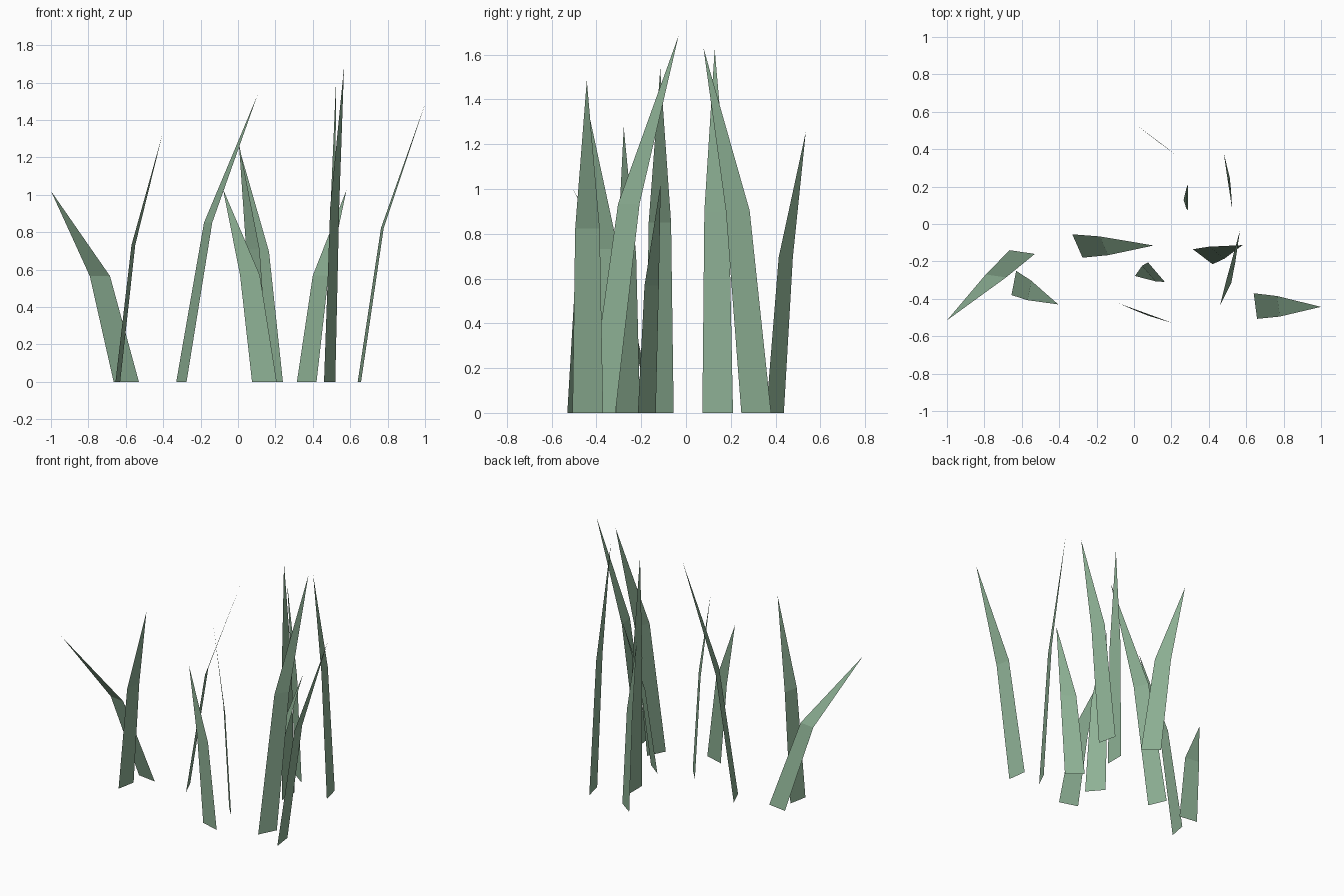
import bpy
from mathutils import Vector

green = bpy.data.materials.new("grass_green")
green.diffuse_color = (0.27, 0.44, 0.30, 1.0)

# Every blade bends at the same relative point and narrows there
BEND_OUT, BEND_UP, BEND_WIDTH = 0.35, 0.554, 0.8


def grass_blade(name, left, right, tip):
    """Flat bent blade: a tapering lower strip and a pointed upper half."""
    a, b, t = Vector((*left, 0)), Vector((*right, 0)), Vector(tip)
    base = (a + b) / 2
    bend = base.lerp(t, BEND_OUT)
    bend.z = t.z * BEND_UP
    half = (b - a) / 2 * BEND_WIDTH
    verts = [a, b, bend + half, bend - half, t]
    mesh = bpy.data.meshes.new(name)
    mesh.from_pydata(verts, [], [(0, 1, 2, 3), (3, 2, 4)])
    mesh.materials.append(green)
    obj = bpy.data.objects.new(name, mesh)
    bpy.context.collection.objects.link(obj)


# Base corners and tip of each blade, from left to right
blades = [
    ((-0.665, -0.14), (-0.53, -0.16), (-1.0, -0.515, 1.02)),
    ((-0.63, -0.25), (-0.655, -0.38), (-0.405, -0.43, 1.32)),
    ((-0.33, -0.055), (-0.275, -0.18), (0.105, -0.115, 1.535)),
    ((0.075, -0.205), (0.165, -0.31), (0.005, -0.278, 1.275)),
    ((0.075, -0.49), (0.207, -0.53), (-0.08, -0.425, 1.03)),
    ((0.132, 0.437), (0.24, 0.358), (0.005, 0.535, 1.255)),
    ((0.288, 0.21), (0.288, 0.073), (0.265, 0.128, 1.625)),
    ((0.48, 0.38), (0.512, 0.247), (0.525, 0.078, 1.63)),
    ((0.46, -0.435), (0.52, -0.315), (0.567, -0.033, 1.685)),
    ((0.315, -0.135), (0.42, -0.215), (0.58, -0.113, 1.025)),
    ((0.64, -0.37), (0.658, -0.507), (1.0, -0.443, 1.485)),
]
for i, (left, right, tip) in enumerate(blades, 1):
    grass_blade(f"grass_blade_{i}", left, right, tip)
